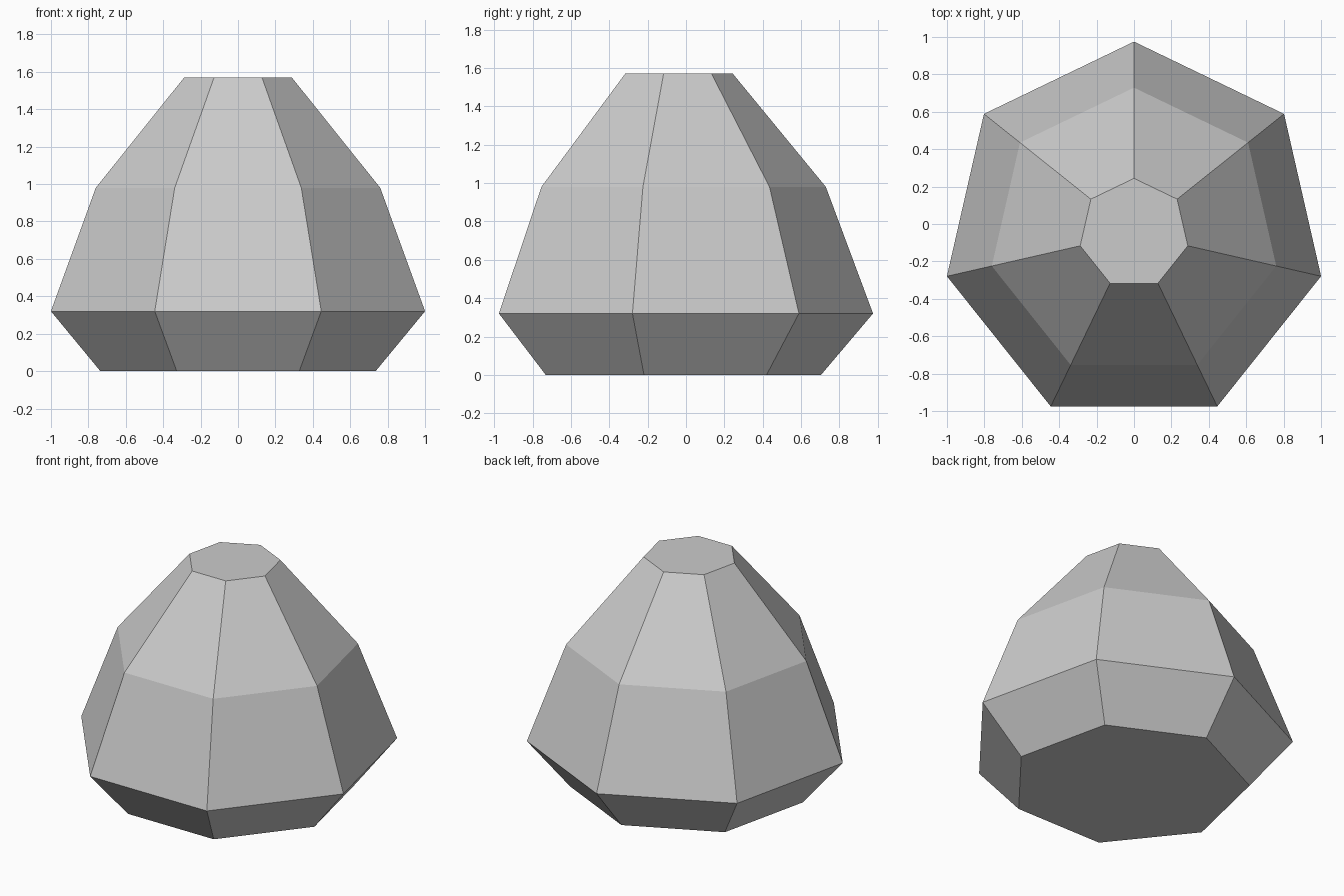
import bpy
import bmesh
from math import sin, cos, pi

cube = bpy.data.objects.get("Cube")
if cube:
    bpy.data.objects.remove(cube, do_unlink=True)

SIDES = 7
CENTRE_Y = -0.051
# radius and height of each ring, from the base up
PROFILE = [(0.755, 0.0), (1.026, 0.32), (0.78, 0.98), (0.295, 1.57)]

# Plain grey stone
grey = bpy.data.materials.new("stone_grey")
grey.use_nodes = True
colour = (0.6, 0.6, 0.6, 1.0)
grey.diffuse_color = colour
bsdf = grey.node_tree.nodes["Principled BSDF"]
bsdf.inputs["Base Color"].default_value = colour
bsdf.inputs["Roughness"].default_value = 0.8

# Faceted body: stacked seven-sided rings with a corner at the back
bm = bmesh.new()
rings = []
for radius, z in PROFILE:
    angles = [pi / 2 + 2 * pi * i / SIDES for i in range(SIDES)]
    rings.append([bm.verts.new((radius * cos(a), CENTRE_Y + radius * sin(a), z))
                  for a in angles])
for low, high in zip(rings, rings[1:]):
    for i in range(SIDES):
        j = (i + 1) % SIDES
        bm.faces.new((low[i], low[j], high[j], high[i]))

# Flat base and top
bm.faces.new(rings[0][::-1])
bm.faces.new(rings[-1])
bmesh.ops.recalc_face_normals(bm, faces=bm.faces[:])

mesh = bpy.data.meshes.new("faceted_stone")
bm.to_mesh(mesh)
bm.free()
mesh.materials.append(grey)
stone = bpy.data.objects.new("faceted_stone", mesh)
bpy.context.collection.objects.link(stone)
